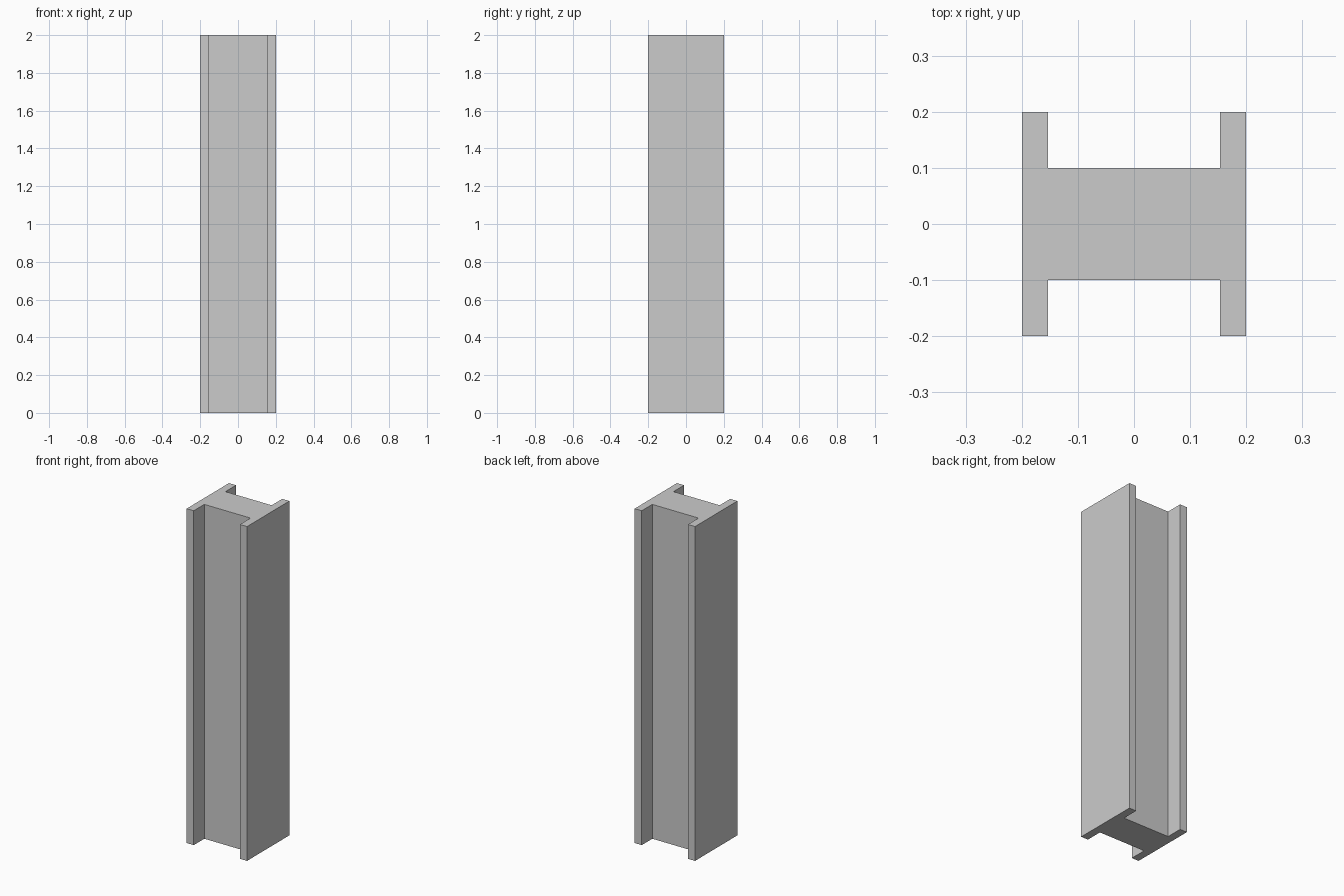
import bpy
import bmesh

if "Cube" in bpy.data.objects:
    bpy.data.objects.remove(bpy.data.objects["Cube"])

HEIGHT = 2.0
HALF = 0.2      # half of overall width and depth
INNER = 0.153   # inner face of each flange
WEB = 0.1       # half thickness of the web

# H-shaped cross-section: one quarter mirrored around the outline
right = [(INNER, -WEB), (INNER, -HALF), (HALF, -HALF),
         (HALF, HALF), (INNER, HALF), (INNER, WEB)]
profile = right + [(-x, -y) for x, y in right]

# Extrude the profile upward into a beam
bm = bmesh.new()
base = bm.faces.new([bm.verts.new((x, y, 0)) for x, y in profile])
top = bmesh.ops.extrude_face_region(bm, geom=[base], use_keep_orig=True)["geom"]
bmesh.ops.translate(bm, vec=(0, 0, HEIGHT),
                    verts=[g for g in top if isinstance(g, bmesh.types.BMVert)])
bmesh.ops.recalc_face_normals(bm, faces=bm.faces)

mesh = bpy.data.meshes.new("h_beam")
bm.to_mesh(mesh)
bm.free()
beam = bpy.data.objects.new("h_beam", mesh)
bpy.context.collection.objects.link(beam)
